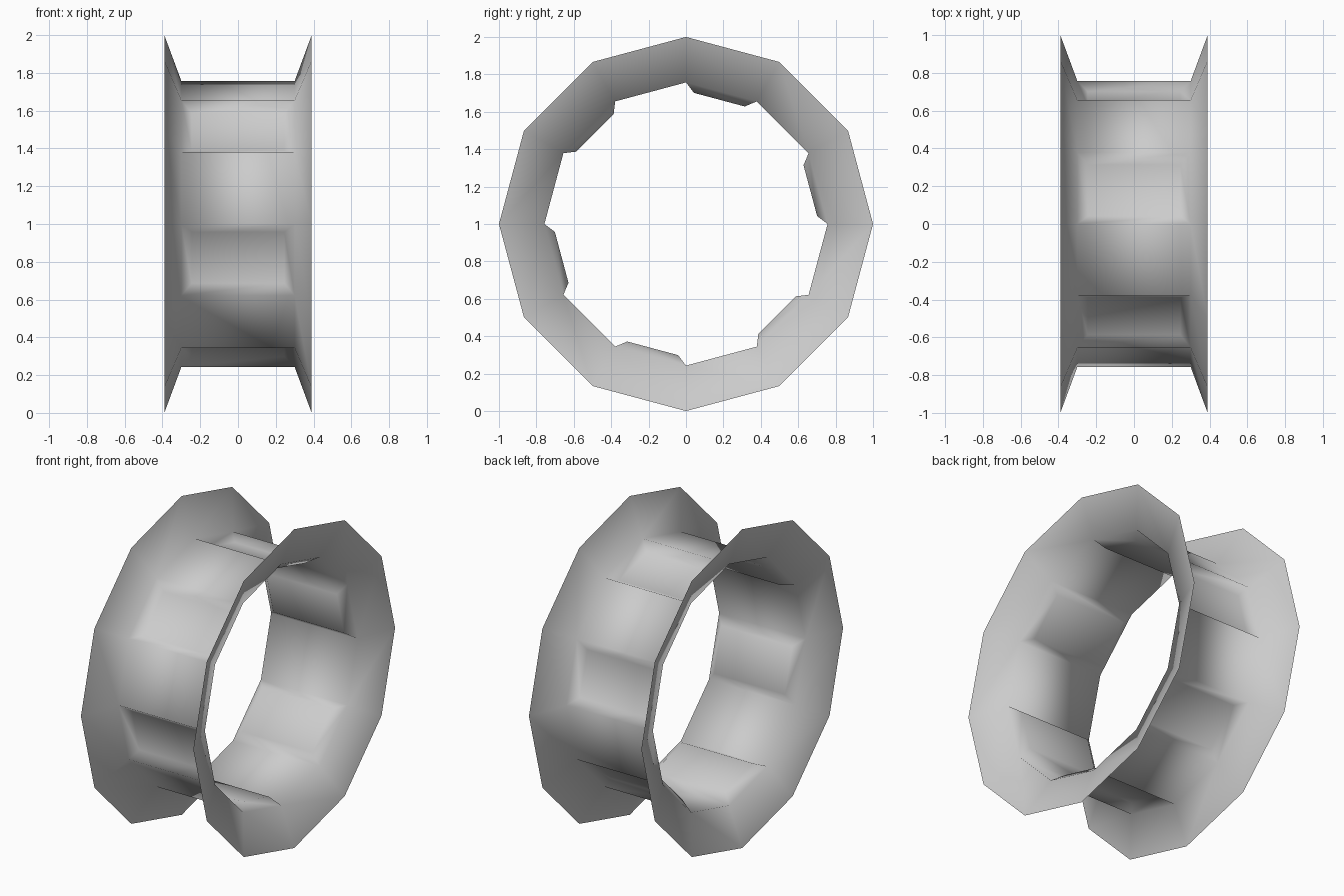
import bpy, bmesh, math

if "Cube" in bpy.data.objects:
    bpy.data.objects.remove(bpy.data.objects["Cube"])

SIDES = 12
# rim profile: (position along axle, radius)
PROFILE = [(-0.39, 1.0), (-0.30, 0.757), (0.30, 0.757), (0.39, 1.0)]

# single flat grey
grey = bpy.data.materials.new("plain_grey")
grey.diffuse_color = (0.6, 0.6, 0.6, 1.0)
grey.use_nodes = True
grey.node_tree.nodes["Principled BSDF"].inputs["Base Color"].default_value = grey.diffuse_color

bm = bmesh.new()

# rings of vertices around the x axle
rings = []
for x, r in PROFILE:
    ring = []
    for k in range(SIDES):
        a = 2 * math.pi * k / SIDES
        ring.append(bm.verts.new((x, r * math.cos(a), 1 + r * math.sin(a))))
    rings.append(ring)

# skin flange, barrel and flange; remember every second barrel panel
panels = []
for i in range(len(rings) - 1):
    for k in range(SIDES):
        n = (k + 1) % SIDES
        face = bm.faces.new((rings[i][k], rings[i][n], rings[i + 1][n], rings[i + 1][k]))
        if i == 1 and k % 2 == 0:
            panels.append(face)
bm.normal_update()

# alternate barrel panels are sunk toward the axle
bmesh.ops.inset_individual(bm, faces=panels, thickness=0.055, depth=-0.043,
                           use_even_offset=True)

for f in bm.faces:
    f.smooth = True

mesh = bpy.data.meshes.new("wheel_rim")
bm.to_mesh(mesh)
bm.free()
mesh.materials.append(grey)
rim = bpy.data.objects.new("wheel_rim", mesh)
bpy.context.collection.objects.link(rim)
